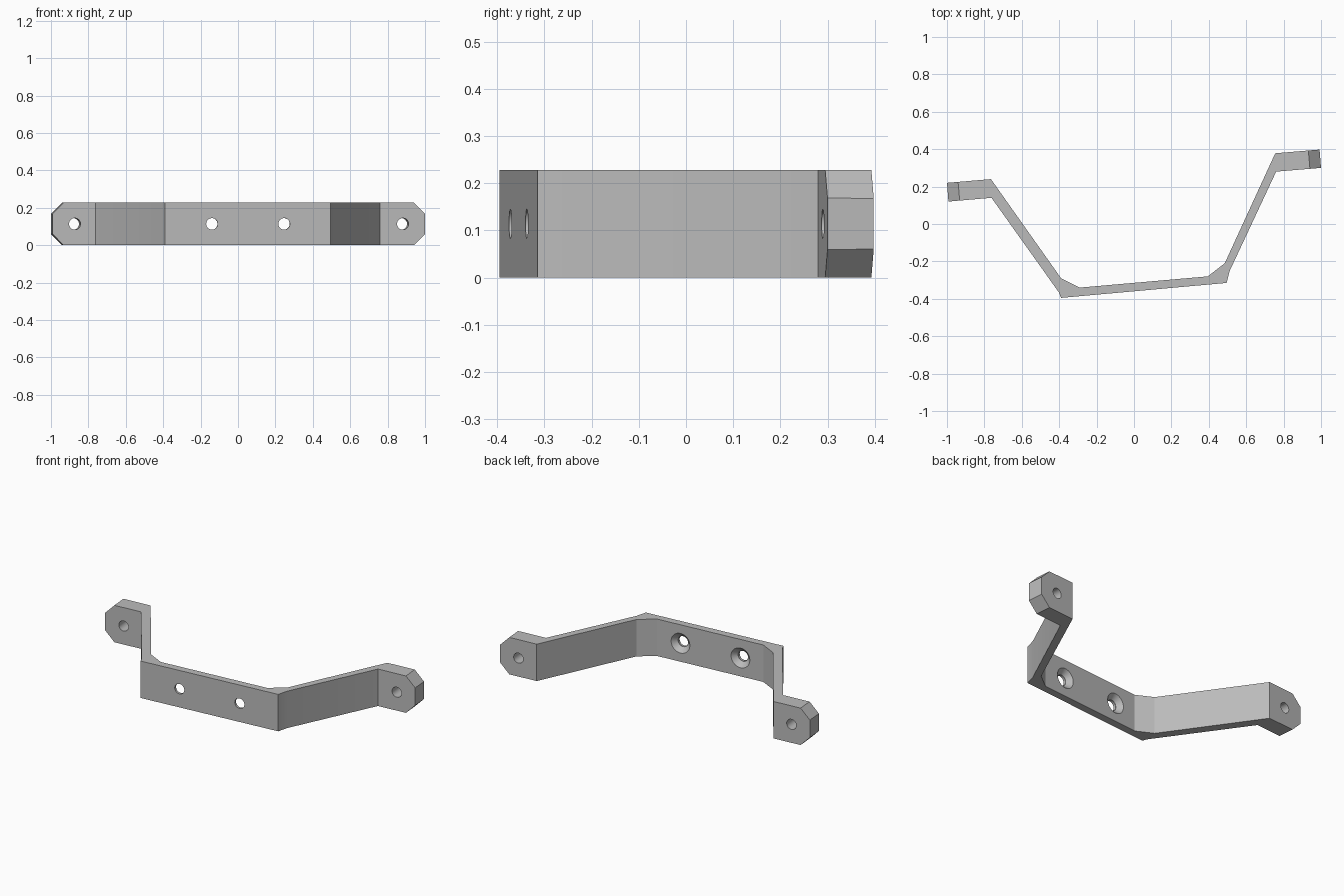
import bpy, bmesh
from mathutils import Vector, Matrix

cube = bpy.data.objects.get("Cube")
if cube:
    bpy.data.objects.remove(cube)

H = 0.228                                   # strip height
ALONG = Vector((0.9962, 0.0868, 0))         # direction of the mounting faces
NORMAL = Vector((-0.0868, 0.9962, 0))       # toward the back
UP = Vector((0, 0, 1))

grey = bpy.data.materials.new("plain grey")
grey.use_nodes = True
colour = (0.5, 0.5, 0.5, 1)
grey.diffuse_color = colour
grey.node_tree.nodes["Principled BSDF"].inputs["Base Color"].default_value = colour


def make_object(name, bm):
    bmesh.ops.recalc_face_normals(bm, faces=bm.faces)
    mesh = bpy.data.meshes.new(name)
    bm.to_mesh(mesh)
    bm.free()
    mesh.materials.append(grey)
    obj = bpy.data.objects.new(name, mesh)
    bpy.context.collection.objects.link(obj)
    return obj


# Bent strip: outline seen from above, extruded upward
outline = [
    (-0.992, 0.12), (-0.762, 0.14), (-0.402, -0.365), (-0.39, -0.395),
    (0.495, -0.315), (0.512, -0.25), (0.76, 0.28), (1.0, 0.30),
    (0.992, 0.398), (0.755, 0.378), (0.485, -0.21), (0.395, -0.28),
    (-0.29, -0.34), (-0.39, -0.29), (-0.765, 0.24), (-1.0, 0.22),
]
bm = bmesh.new()
base = bm.faces.new([bm.verts.new((x, y, 0)) for x, y in outline])
walls = bmesh.ops.extrude_face_region(bm, geom=[base])["geom"]
bmesh.ops.translate(bm, vec=UP * H, verts=[v for v in walls if isinstance(v, bmesh.types.BMVert)])

# Clipped corners on both end tabs
for tip, side in ((Vector((-0.996, 0.17, 0)), -1), (Vector((0.996, 0.35, 0)), 1)):
    for z, vertical in ((0, -1), (H, 1)):
        cut = bmesh.ops.bisect_plane(
            bm, geom=bm.verts[:] + bm.edges[:] + bm.faces[:],
            plane_co=tip - ALONG * side * 0.06 + UP * z,
            plane_no=(ALONG * side + UP * vertical).normalized(), clear_outer=True)
        rim = [e for e in cut["geom_cut"] if isinstance(e, bmesh.types.BMEdge)]
        bmesh.ops.contextual_create(bm, geom=rim)
bracket = make_object("bent_bracket", bm)


def drill(centre, r_front, r_back, depth):
    """Cut a round or conical hole along the mounting normal."""
    bm = bmesh.new()
    turn = Matrix((ALONG, UP, -NORMAL)).transposed().to_4x4()
    bmesh.ops.create_cone(bm, cap_ends=True, segments=32, radius1=r_back, radius2=r_front,
                          depth=depth, matrix=Matrix.Translation(centre) @ turn)
    cutter = make_object("hole_cutter", bm)
    cutter.hide_render = True
    mod = bracket.modifiers.new("hole", 'BOOLEAN')
    mod.operation, mod.solver, mod.object = 'DIFFERENCE', 'EXACT', cutter
    bpy.context.view_layer.objects.active = bracket
    bpy.ops.object.modifier_apply(modifier=mod.name)
    bpy.data.objects.remove(cutter)


# Plain holes in the tabs
for x, y in ((-0.877, 0.18), (0.877, 0.34)):
    drill(Vector((x, y, H / 2)), 0.031, 0.031, 0.2)

# Countersunk holes in the middle plate
for x in (-0.143, 0.243):
    back = Vector((x, -0.3146 + x * 0.0876, H / 2))
    drill(back, 0.031, 0.031, 0.2)
    drill(back - NORMAL * 0.01, 0.033, 0.07, 0.04)

bpy.ops.object.select_all(action='DESELECT')
bracket.select_set(True)
bpy.context.view_layer.objects.active = bracket
bpy.ops.object.shade_smooth_by_angle(angle=0.4)
